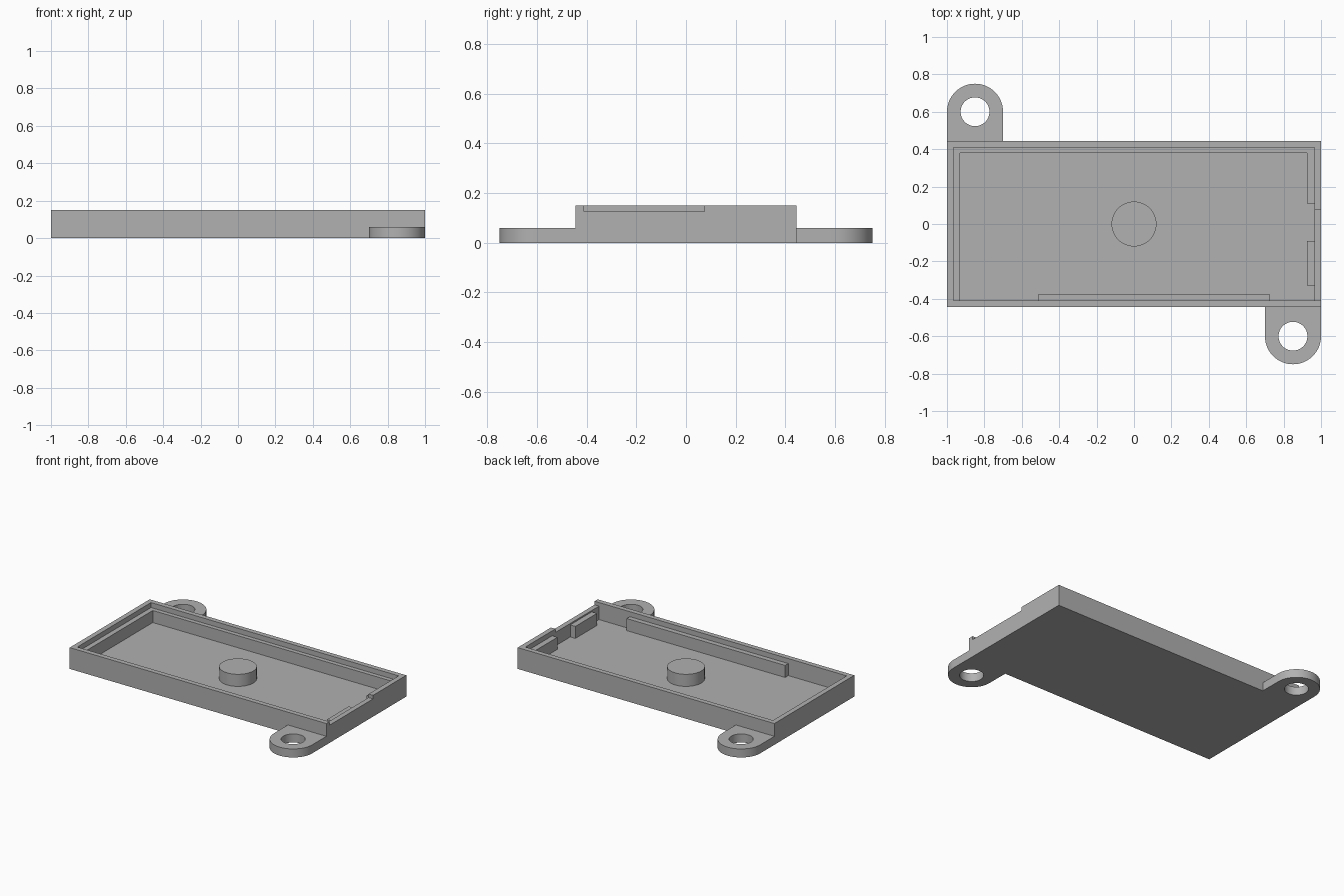
import bpy, bmesh
from math import cos, sin, pi

cube = bpy.data.objects.get("Cube")
if cube:
    bpy.data.objects.remove(cube, do_unlink=True)

grey = bpy.data.materials.new("plain grey")
grey.use_nodes = True
colour = (0.44, 0.44, 0.44, 1)
grey.diffuse_color = colour
grey.node_tree.nodes["Principled BSDF"].inputs["Base Color"].default_value = colour

HALF_X, HALF_Y, RIM = 1.0, 0.445, 0.15       # tray outer size
IN_X, IN_Y, FLOOR = 0.965, 0.41, 0.03        # pocket
LEDGE = 0.115                                # top of ledge, ribs and boss
TAB_R, TAB_TOP, HOLE_R, TAB_X, TAB_Y = 0.15, 0.06, 0.077, 0.85, 0.6


def prism(name, points, z0, z1):
    """Extrude a counter-clockwise outline from z0 to z1."""
    bm = bmesh.new()
    face = bm.faces.new([bm.verts.new((x, y, z0)) for x, y in points])
    top = bmesh.ops.extrude_face_region(bm, geom=[face])["geom"]
    bmesh.ops.translate(bm, vec=(0, 0, z1 - z0),
                        verts=[g for g in top if isinstance(g, bmesh.types.BMVert)])
    bmesh.ops.recalc_face_normals(bm, faces=bm.faces)
    mesh = bpy.data.meshes.new(name)
    bm.to_mesh(mesh)
    bm.free()
    mesh.materials.append(grey)
    obj = bpy.data.objects.new(name, mesh)
    bpy.context.collection.objects.link(obj)
    return obj


def rect(x0, x1, y0, y1):
    return [(x0, y0), (x1, y0), (x1, y1), (x0, y1)]


def arc(cx, cy, r, start, sweep, n):
    return [(cx + r * cos(start + sweep * i / n), cy + r * sin(start + sweep * i / n))
            for i in range(n + 1)]


def circle(cx, cy, r):
    return arc(cx, cy, r, 0, 2 * pi, 64)[:-1]


def activate(obj):
    bpy.ops.object.select_all(action="DESELECT")
    obj.select_set(True)
    bpy.context.view_layer.objects.active = obj


def cut(obj, cutter):
    cutter.hide_render = True
    mod = obj.modifiers.new("cut", "BOOLEAN")
    mod.operation, mod.solver, mod.object = "DIFFERENCE", "EXACT", cutter
    activate(obj)
    bpy.ops.object.modifier_apply(modifier=mod.name)
    bpy.data.objects.remove(cutter, do_unlink=True)


def smooth(obj):
    activate(obj)
    bpy.ops.object.shade_smooth_by_angle(angle=pi / 6)


# Tray with open pocket and a lowered stretch of the end wall
tray = prism("tray", rect(-HALF_X, HALF_X, -HALF_Y, HALF_Y), 0, RIM)
cut(tray, prism("pocket_cutter", rect(-IN_X, IN_X, -IN_Y, IN_Y), FLOOR, 0.3))
cut(tray, prism("notch_cutter", rect(0.9, 1.1, -IN_Y, 0.075), 0.125, 0.3))

# Inner ledge along one end, the back and part of the other end
prism("inner_ledge", [(-IN_X, -IN_Y), (-0.93, -IN_Y), (-0.93, 0.38), (0.925, 0.38),
                      (0.925, 0.11), (IN_X, 0.11), (IN_X, IN_Y), (-IN_X, IN_Y)],
      FLOOR, LEDGE)

# Separate support ribs
prism("front_rib", rect(-0.51, 0.725, -IN_Y, -0.375), FLOOR, LEDGE)
prism("end_rib", rect(0.925, IN_X, -0.33, -0.09), FLOOR, LEDGE)

# Round central boss
smooth(prism("center_boss", circle(0, 0, 0.12), FLOOR, LEDGE))

# Mounting tabs on opposite corners
for name, s in (("back_mounting_tab", 1), ("front_mounting_tab", -1)):
    outline = arc(-TAB_X, TAB_Y, TAB_R, 0, pi, 32)
    outline += [(-TAB_X - TAB_R, HALF_Y), (-TAB_X + TAB_R, HALF_Y)]
    tab = prism(name, [(s * x, s * y) for x, y in outline], 0, TAB_TOP)
    cut(tab, prism("hole_cutter", circle(-s * TAB_X, s * TAB_Y, HOLE_R), -0.1, 0.2))
    smooth(tab)
